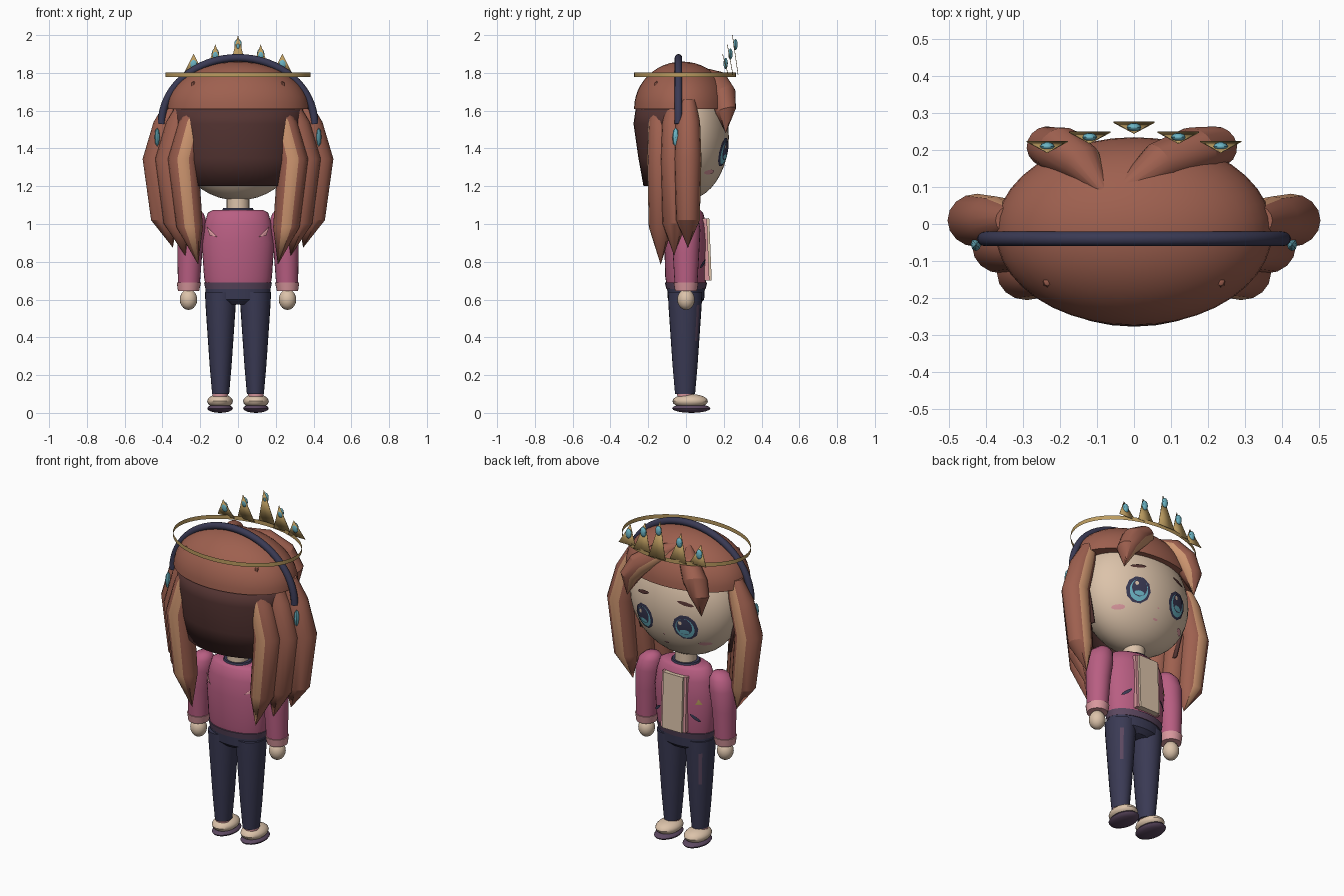
import bpy, bmesh, math
from mathutils import Vector

if "Cube" in bpy.data.objects:
    bpy.data.objects.remove(bpy.data.objects["Cube"])


def material(name, rgb):
    lin = [((c / 255 + 0.055) / 1.055) ** 2.4 for c in rgb] + [1]
    m = bpy.data.materials.new(name)
    m.use_nodes = True
    m.diffuse_color = lin
    m.node_tree.nodes["Principled BSDF"].inputs["Base Color"].default_value = lin
    return m


HAIR = material("hair brown", (158, 96, 79))
DARK = material("dark brown", (84, 52, 50))
TAN = material("tan highlight", (206, 150, 112))
SKIN = material("skin beige", (220, 195, 170))
PINK = material("jacket pink", (184, 94, 130))
ROSE = material("light rose", (218, 152, 158))
NAVY = material("navy", (58, 58, 84))
TEAL = material("teal", (108, 182, 198))
GOLD = material("gold", (188, 156, 96))
PLUM = material("dull plum", (92, 72, 96))


def finish(name, bm, mats, angle=35, weld=True):
    if weld:
        bmesh.ops.remove_doubles(bm, verts=bm.verts, dist=0.0004)
        bmesh.ops.recalc_face_normals(bm, faces=bm.faces)
    me = bpy.data.meshes.new(name)
    bm.to_mesh(me)
    bm.free()
    ob = bpy.data.objects.new(name, me)
    bpy.context.collection.objects.link(ob)
    for m in mats:
        me.materials.append(m)
    bpy.ops.object.select_all(action='DESELECT')
    ob.select_set(True)
    bpy.context.view_layer.objects.active = ob
    bpy.ops.object.shade_smooth_by_angle(angle=math.radians(angle))
    return ob


def skin_rings(name, rings, mats, rule=None, caps=True, closed=True, angle=35):
    """Bridge rings of points; rule(segment, side) picks the material."""
    bm = bmesh.new()
    vs = [[bm.verts.new(p) for p in r] for r in rings]
    n = len(rings[0])
    for i in range(len(vs) - 1):
        for j in range(n if closed else n - 1):
            k = (j + 1) % n
            f = bm.faces.new((vs[i][j], vs[i][k], vs[i + 1][k], vs[i + 1][j]))
            f.material_index = rule(i, j) if rule else 0
    if caps:
        bm.faces.new(vs[0][::-1])
        bm.faces.new(vs[-1])
    return finish(name, bm, mats, angle)


def loft(name, rings, *mats, n=24, **kw):
    """Stack of horizontal ellipses (x, y, z, rx, ry)."""
    pts = [[(x + rx * math.cos(t), y + ry * math.sin(t), z)
            for t in [2 * math.pi * j / n for j in range(n)]] for x, y, z, rx, ry in rings]
    return skin_rings(name, pts, mats, **kw)


def ball(name, c, r, mat, lo=-90, hi=90, steps=14, n=32):
    """Ellipsoid, or a slice of one between two latitudes."""
    rings = []
    for i in range(steps + 1):
        a = math.radians(lo + (hi - lo) * i / steps)
        k = max(math.cos(a), 0.0001)
        rings.append((c[0], c[1], c[2] + r[2] * math.sin(a), r[0] * k, r[1] * k))
    return loft(name, rings, mat, n=n)


def sweep(name, path, u, *mats, n=16, **kw):
    """Tube along (x, y, z, radius) points, with one cross axis u kept fixed."""
    u = Vector(u).normalized()
    P = [Vector(p[:3]) for p in path]
    rings = []
    for i, p in enumerate(P):
        t = P[min(i + 1, len(P) - 1)] - P[max(i - 1, 0)]
        v = t.cross(u).normalized()
        rings.append([p + path[i][3] * (u * math.cos(a) + v * math.sin(a))
                      for a in [2 * math.pi * j / n for j in range(n)]])
    return skin_rings(name, rings, mats, **kw)


def decal(name, outline, mat, surf, lift):
    """Thin patch laid on a surface y = surf(x, z)."""
    cx = sum(p[0] for p in outline) / len(outline)
    cz = sum(p[1] for p in outline) / len(outline)
    rings = []
    for k in (1, 0.66, 0.33, 0.0001):
        ring = [(cx + (x - cx) * k, cz + (z - cz) * k) for x, z in outline]
        rings.append([(x, surf(x, z) + lift, z) for x, z in ring])
    return skin_rings(name, rings, [mat], caps=False)


def oval(cx, cz, rx, rz, n=16, tilt=0):
    c, s = math.cos(tilt), math.sin(tilt)
    pts = [(rx * math.cos(2 * math.pi * i / n), rz * math.sin(2 * math.pi * i / n)) for i in range(n)]
    return [(cx + a * c - b * s, cz + a * s + b * c) for a, b in pts]


def box(name, c, size, mat, rot=(0, 0, 0)):
    bpy.ops.mesh.primitive_cube_add(size=1, location=c, rotation=rot)
    ob = bpy.context.object
    ob.name, ob.scale = name, size
    ob.data.materials.append(mat)
    return ob


SIDES = (("left", 1), ("right", -1))

# Torso, collar, hips
TORSO = [(0.665, 0.17, 0.10), (0.72, 0.18, 0.11), (0.9, 0.192, 0.115), (1.0, 0.178, 0.108),
         (1.06, 0.16, 0.09), (1.075, 0.13, 0.075)]
loft("jacket", [(0, 0, z, a, b) for z, a, b in TORSO], PINK, n=32, angle=50)
loft("jacket_hem", [(0, 0, 0.655, 0.172, 0.104), (0, 0, 0.69, 0.18, 0.112)], PLUM)
loft("hips", [(0, 0, 0.575, 0.10, 0.07), (0, 0, 0.6, 0.168, 0.096), (0, 0, 0.66, 0.172, 0.1)], NAVY)
loft("collar", [(0, 0, 1.06, 0.09, 0.08), (0, 0, 1.085, 0.078, 0.07)], NAVY)
loft("neck", [(0, 0, 1.05, 0.06, 0.06), (0, 0, 1.2, 0.06, 0.06)], SKIN)
box("shirt_panel", (0, 0.112, 0.865), (0.13, 0.035, 0.33), SKIN, (0.04, 0, 0))


def torso_y(x, z):
    return 0.113 * math.sqrt(max(0.0, 1 - (x / 0.19) ** 2))


for side, s in SIDES:
    box(side + "_lapel", (s * 0.074, 0.105, 0.865), (0.016, 0.025, 0.33), ROSE, (0.04, 0, 0))
    decal(side + "_pocket", oval(s * 0.125, 0.79, 0.035, 0.009, 8, -s * 0.7), NAVY, torso_y, 0.006)
    decal(side + "_back_mark", [(s * 0.11, 0.93), (s * 0.165, 0.985), (s * 0.15, 0.94)], ROSE,
          lambda x, z: -torso_y(x, z), -0.008)
    # Arms
    loft(side + "_sleeve", [(s * 0.26, 0, 0.68, 0.058, 0.06), (s * 0.255, 0, 0.85, 0.066, 0.07),
         (s * 0.245, 0, 0.97, 0.074, 0.076), (s * 0.235, 0, 1.03, 0.064, 0.066),
         (s * 0.225, 0, 1.06, 0.04, 0.04), (s * 0.22, 0, 1.07, 0.0001, 0.0001)], PINK, angle=60)
    loft(side + "_cuff", [(s * 0.262, 0, 0.645, 0.056, 0.058), (s * 0.26, 0, 0.69, 0.064, 0.066)], ROSE)
    ball(side + "_hand", (s * 0.262, 0, 0.6), (0.046, 0.046, 0.055), SKIN, n=20, steps=10)
    # Legs with a worn stripe on the outer front
    stripe = 3 if s > 0 else 8
    leg = [(0.1, 0.045), (0.25, 0.058), (0.38, 0.067), (0.57, 0.08), (0.64, 0.083)]
    loft(side + "_leg", [(s * 0.092, -0.005, z, r, r + 0.008) for z, r in leg], NAVY, PLUM,
         rule=lambda i, j: int(i == 2 and j == stripe))
    # Feet
    loft(side + "_sock", [(s * 0.095, -0.005, 0.08, 0.04, 0.04), (s * 0.095, -0.005, 0.12, 0.042, 0.044)], ROSE)
    ball(side + "_shoe", (s * 0.095, 0.022, 0.062), (0.068, 0.094, 0.038), SKIN, n=24, steps=10)
    ball(side + "_sole", (s * 0.095, 0.028, 0.024), (0.068, 0.102, 0.024), PLUM, n=24, steps=8)
decal("jacket_pin", [(-0.16, 0.87), (-0.125, 0.87), (-0.142, 0.905)], GOLD, torso_y, 0.008)

# Head and face
HC, HR = (0, -0.005, 1.46), (0.34, 0.232, 0.335)
ball("head", HC, HR, SKIN, steps=20, n=40)


def face_y(x, z):
    q = 1 - (x / HR[0]) ** 2 - ((z - HC[2]) / HR[2]) ** 2
    return HC[1] + HR[1] * math.sqrt(max(0.0, q))


for side, s in SIDES:
    ex, ez = s * 0.135, 1.38
    decal(side + "_eye_rim", oval(ex, ez, 0.07, 0.078, 10), NAVY, face_y, 0.004)
    decal(side + "_eye_glow", oval(ex, ez - 0.004, 0.052, 0.062, 16), TEAL, face_y, 0.007)
    decal(side + "_iris", oval(ex, ez + 0.008, 0.043, 0.05, 16), NAVY, face_y, 0.010)
    decal(side + "_eye_shine", oval(ex, ez - 0.024, 0.028, 0.014, 10), TEAL, face_y, 0.013)
    decal(side + "_eye_spark", oval(ex + 0.02, ez + 0.03, 0.011, 0.012, 8), SKIN, face_y, 0.013)
    decal(side + "_brow", oval(s * 0.14, 1.525, 0.048, 0.011, 8, -s * 0.2), DARK, face_y, 0.006)
    decal(side + "_blush", oval(s * 0.215, 1.275, 0.03, 0.013, 12), ROSE, face_y, 0.005)
decal("mouth", oval(0, 1.25, 0.016, 0.006, 8), ROSE, face_y, 0.005)
decal("nose", oval(0, 1.31, 0.006, 0.005, 8), ROSE, face_y, 0.005)

# Hair cap and dark back shell
ball("hair_cap", (0, -0.02, 1.61), (0.375, 0.255, 0.25), HAIR, lo=0, hi=90, steps=12, n=40)
shell = []
for z, a, b in ((1.62, 0.345, 0.245), (1.53, 0.35, 0.258), (1.35, 0.335, 0.232), (1.2, 0.30, 0.205)):
    shell.append([(a * math.cos(t), -0.02 + b * math.sin(t), z)
                  for t in [math.pi * (0.95 + 1.1 * j / 20) for j in range(21)]])
ob = skin_rings("back_hair", shell, [DARK], caps=False, closed=False)
ob.modifiers.new("thickness", 'SOLIDIFY').thickness = 0.012

# Kinked side locks, three on each side
for side, s in SIDES:
    for i in range(3):
        dx, dy, dz = -0.067 * i, 0.01 - 0.072 * i, -0.045 * i
        path = [(0.33, 1.66, 0.045), (0.375, 1.54, 0.072), (0.425, 1.345, 0.08),
                (0.39, 1.02 + dz * 0.4, 0.07), (0.345, 0.875 + dz, 0.0003)]
        rings = [(s * (x + dx), dy, z, r, r * 0.9) for x, z, r in path]
        lit = {0: (3, 4), 1: (), 2: (11, 12)}[i]
        if s < 0:
            lit = tuple((23 - j) % 16 for j in lit)
        loft(f"{side}_lock_{i + 1}", rings, HAIR, TAN, n=16, angle=25,
             rule=lambda k, j, lit=lit: int(j in lit))
    ball(side + "_hair_knot", (s * 0.235, -0.155, 1.73), (0.014, 0.018, 0.026), HAIR, n=8, steps=4)
    ball(side + "_earring", (s * 0.428, -0.055, 1.46), (0.014, 0.018, 0.05), TEAL, n=8, steps=4)

# Swept fringe with pale edges along the parting
sweep("left_fringe", [(-0.07, 0.07, 1.825, 0.008), (0.07, 0.165, 1.755, 0.058), (0.17, 0.2, 1.68, 0.068),
      (0.225, 0.21, 1.6, 0.056), (0.245, 0.21, 1.48, 0.0003)], (-0.5, 0.87, 0.1), HAIR, TAN, angle=25,
      rule=lambda i, j: int(j in (14, 15)))
sweep("right_fringe", [(-0.07, 0.07, 1.825, 0.008), (-0.14, 0.165, 1.755, 0.055), (-0.2, 0.2, 1.68, 0.068),
      (-0.235, 0.21, 1.6, 0.056), (-0.25, 0.21, 1.48, 0.0003)], (0.66, 0.75, 0.1), HAIR, TAN, angle=25,
      rule=lambda i, j: int(j in (0, 1)))

# Headband
band = [(0.405 * math.cos(a), -0.04, 1.53 + 0.35 * math.sin(a), 0.02)
        for a in [math.pi * i / 32 for i in range(33)]]
sweep("headband", band, (0, 1, 0), NAVY, n=12)

# Floating circlet: thin open band, leaning spikes and gems
loft("circlet", [(0, -0.005, 1.778, 0.385, 0.27), (0, -0.005, 1.802, 0.385, 0.27)], GOLD, n=48, caps=False)
for i, (x, y, top) in enumerate(((-0.235, 0.222, 1.9), (-0.12, 0.247, 1.95), (0, 0.274, 2.0),
                                 (0.12, 0.247, 1.95), (0.235, 0.222, 1.9))):
    bm = bmesh.new()
    bm.faces.new([bm.verts.new(p) for p in ((x - 0.056, y, 1.79), (x + 0.056, y, 1.79), (x, y - 0.03, top))])
    spike = finish(f"crown_spike_{i + 1}", bm, [GOLD], weld=False)
    spike.modifiers.new("thickness", 'SOLIDIFY').thickness = 0.003
    ball(f"crown_gem_{i + 1}", (x, y - 0.012, top - 0.05), (0.02, 0.012, 0.03), TEAL, n=10, steps=6)
